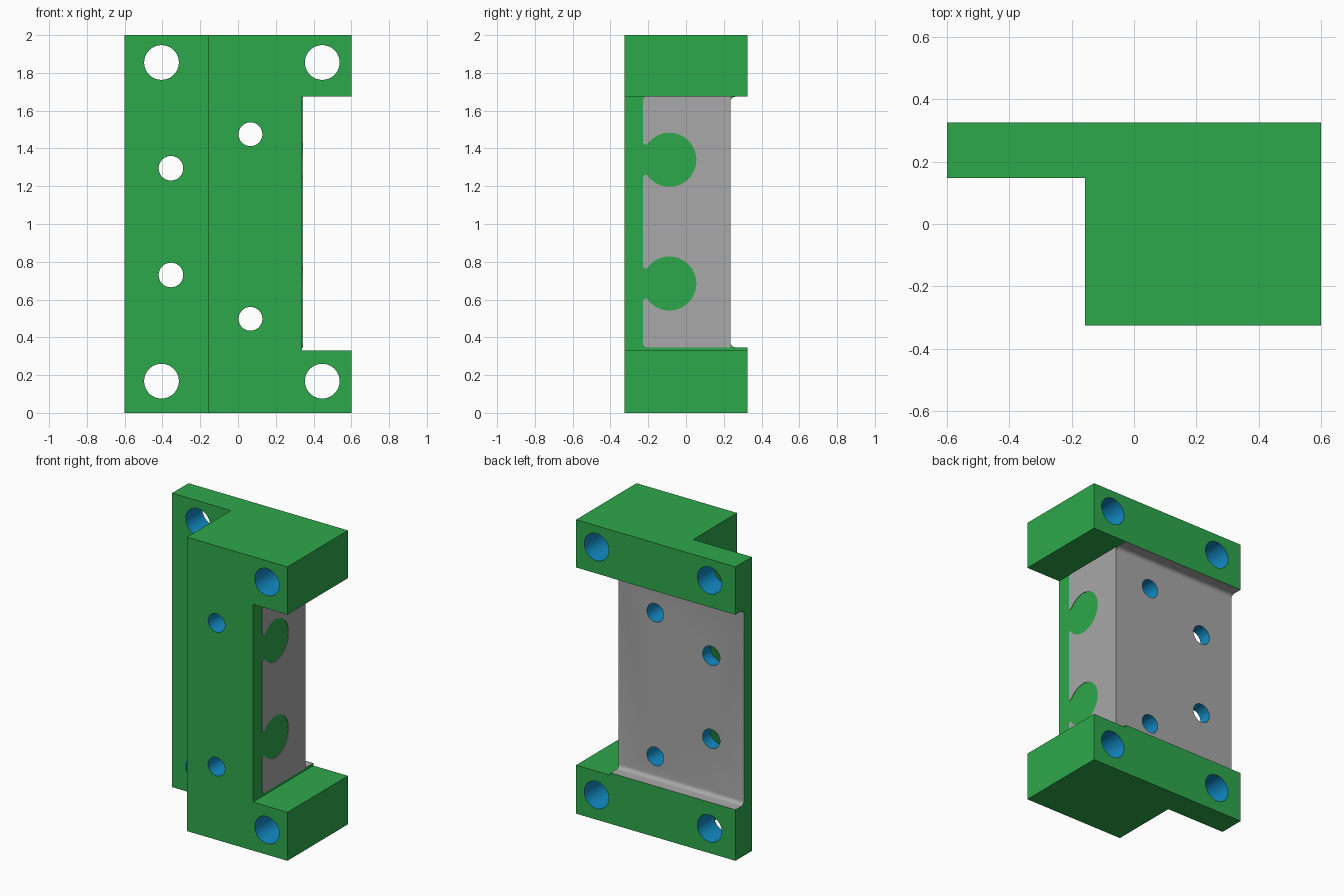
import bpy, bmesh, math
from mathutils import Vector

if "Cube" in bpy.data.objects:
    bpy.data.objects.remove(bpy.data.objects["Cube"])


def material(name, rgb):
    m = bpy.data.materials.new(name)
    m.diffuse_color = (*rgb, 1)
    m.use_nodes = True
    m.node_tree.nodes["Principled BSDF"].inputs["Base Color"].default_value = m.diffuse_color
    return m


MATS = [material("green", (0.027, 0.392, 0.070)),
        material("grey", (0.392, 0.392, 0.392)),
        material("blue", (0.006, 0.260, 0.560))]
GREEN, GREY, BLUE = range(3)


def prism(name, outline, offset, colour):
    """Extrude a closed 3D outline along an offset vector."""
    bm = bmesh.new()
    face = bm.faces.new([bm.verts.new(p) for p in outline])
    geom = bmesh.ops.extrude_face_region(bm, geom=[face])["geom"]
    bmesh.ops.translate(bm, vec=Vector(offset),
                        verts=[g for g in geom if isinstance(g, bmesh.types.BMVert)])
    bmesh.ops.recalc_face_normals(bm, faces=bm.faces)
    for f in bm.faces:
        f.material_index = colour
    mesh = bpy.data.meshes.new(name)
    bm.to_mesh(mesh)
    bm.free()
    for m in MATS:
        mesh.materials.append(m)
    ob = bpy.data.objects.new(name, mesh)
    bpy.context.collection.objects.link(ob)
    return ob


def cut(target, cutter):
    """Subtract a cutter, keeping its face colours, then remove it."""
    cutter.hide_render = True
    mod = target.modifiers.new("cut", 'BOOLEAN')
    mod.operation = 'DIFFERENCE'
    mod.solver = 'EXACT'
    mod.object = cutter
    bpy.context.view_layer.objects.active = target
    bpy.ops.object.modifier_apply(modifier=mod.name)
    bpy.data.objects.remove(cutter)


def arc(cx, cy, r, a0, a1, n):
    return [(cx + r * math.cos(a0 + (a1 - a0) * i / n),
             cy + r * math.sin(a0 + (a1 - a0) * i / n)) for i in range(n + 1)]


# Block with a side flange
section = [(-0.6, 0.148), (-0.157, 0.148), (-0.157, -0.325),
           (0.6, -0.325), (0.6, 0.325), (-0.6, 0.325)]
bracket = prism("bracket_body", [(x, y, 0) for x, y in section], (0, 0, 2), GREEN)

# Side notch between the two feet
NOTCH_X, LOW, CH_LOW, HIGH = 0.34, 0.33, 0.347, 1.675
cut(bracket, prism("notch_cutter", [(NOTCH_X, -0.5, LOW), (0.8, -0.5, LOW),
                                    (0.8, -0.5, HIGH), (NOTCH_X, -0.5, HIGH)],
                   (0, 1, 0), GREEN))

# Rear channel with filleted corners
SEAT_Y, R = 0.235, 0.027
channel = [(0.5, CH_LOW), (0.5, HIGH - 0.001)]
channel += arc(SEAT_Y + R, HIGH - 0.001 - R, R, math.pi / 2, math.pi, 6)
channel += arc(SEAT_Y + R, CH_LOW + R, R, math.pi, 1.5 * math.pi, 6)
cut(bracket, prism("channel_cutter", [(-0.8, y, z) for y, z in channel],
                   (1.3, 0, 0), GREY))

# Mounting holes (large) and bolt holes (small)
holes = [(x, z, 0.092) for x in (-0.405, 0.446) for z in (0.168, 1.855)]
holes += [(-0.355, 0.73, 0.065), (-0.355, 1.295, 0.065),
          (0.066, 0.498, 0.063), (0.066, 1.475, 0.063)]
for cx, cz, r in holes:
    ring = arc(cx, cz, r, 0, 2 * math.pi, 40)[:-1]
    cut(bracket, prism("hole_cutter", [(x, -0.6, z) for x, z in ring],
                       (0, 1.2, 0), BLUE))

bpy.context.view_layer.objects.active = bracket
bracket.select_set(True)
bpy.ops.object.shade_smooth_by_angle(angle=math.radians(30))

# Machined grey patch on the notch wall with two round keyhole reliefs
LEFT, KR, NECK = -0.227, 0.143, 0.08
half = math.asin(NECK / KR)
patch = arc(LEFT + 0.02, HIGH - 0.02, 0.02, math.pi, math.pi / 2, 5)
patch += [(SEAT_Y, HIGH), (SEAT_Y, CH_LOW)]
patch += arc(LEFT + 0.02, CH_LOW + 0.02, 0.02, 1.5 * math.pi, math.pi, 5)
for c in (0.685, 1.34):
    patch += [(LEFT, c - NECK - 0.01), (LEFT + 0.007, c - NECK)]
    patch += arc(-0.088, c, KR, math.pi + half, 3 * math.pi - half, 36)
    patch += [(LEFT + 0.007, c + NECK), (LEFT, c + NECK + 0.01)]
prism("machined_wall_patch", [(NOTCH_X - 0.001, y, z) for y, z in patch],
      (0.004, 0, 0), GREY)
